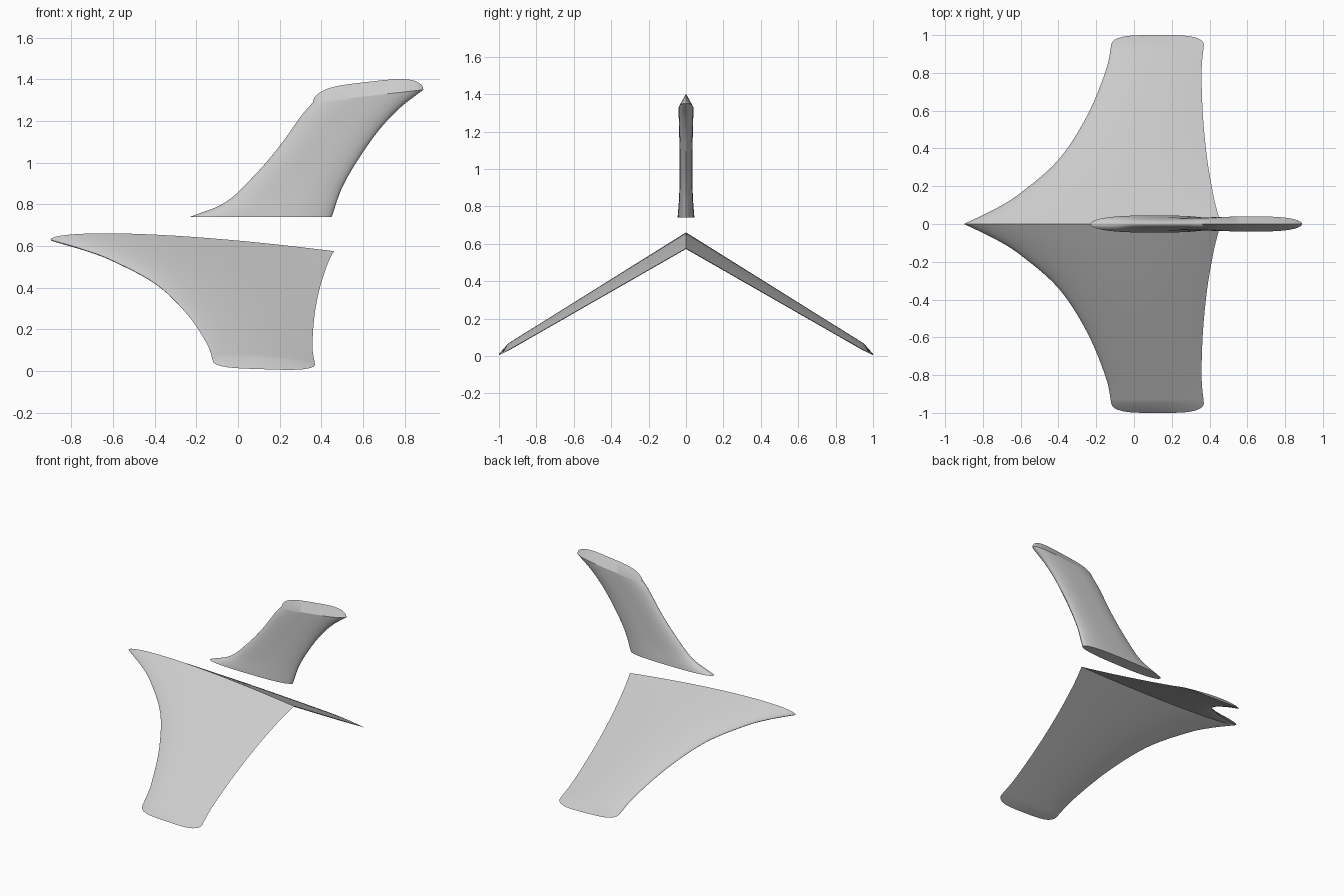
import bpy
import bmesh
import math
from mathutils import Vector

STEPS = 24      # chordwise divisions of each surface
SUB = 6         # spanwise divisions between stations

cube = bpy.data.objects.get("Cube")
if cube:
    bpy.data.objects.remove(cube, do_unlink=True)

grey = bpy.data.materials.new("light_grey")
grey.use_nodes = True
colour = (0.6, 0.6, 0.6, 1)
grey.diffuse_color = colour
grey.node_tree.nodes["Principled BSDF"].inputs["Base Color"].default_value = colour


def smooth_rows(rows):
    """Pass a smooth curve through a list of number tuples."""
    pts = [Vector(r) for r in rows]
    pts = [2 * pts[0] - pts[1]] + pts + [2 * pts[-1] - pts[-2]]
    out = []
    for a, b, c, d in zip(pts, pts[1:], pts[2:], pts[3:]):
        for i in range(SUB):
            t = i / SUB
            out.append(0.5 * (2 * b + (c - a) * t + (2 * a - 5 * b + 4 * c - d) * t * t
                              + (3 * b - a - 3 * c + d) * t ** 3))
    return out + [pts[-2]]


def teardrop(u):
    return math.sqrt(u) * (1 - u) / 0.385


def rounded(u):
    return math.sqrt(max(0, 1 - abs(2 * u - 1) ** 3))


def loft(name, stations, section, thick_dir, tip):
    """Skin sections (lead, trail, upper, lower) and close the end with a wedge tip."""
    us = [(1 - math.cos(math.pi * i / STEPS)) / 2 for i in range(STEPS + 1)]
    ring = [(u, 1) for u in us] + [(u, -1) for u in us[-2:0:-1]]
    bm = bmesh.new()
    rows = []
    for lead, trail, upper, lower in stations:
        rows.append([bm.verts.new(lead.lerp(trail, u) + thick_dir * section(u)
                                  * (upper if s > 0 else -lower)) for u, s in ring])
    lead, trail = stations[-1][:2]
    rows.append([bm.verts.new(lead.lerp(trail, u) + tip
                              * math.sqrt(max(0, 1 - (2 * u - 1) ** 4))) for u, s in ring])
    n = len(ring)
    for low, high in zip(rows, rows[1:]):
        for i in range(n):
            j = (i + 1) % n
            bm.faces.new((low[i], low[j], high[j], high[i]))
    bm.faces.new(rows[0])
    bmesh.ops.remove_doubles(bm, verts=bm.verts, dist=0.0002)
    bmesh.ops.recalc_face_normals(bm, faces=bm.faces)
    mesh = bpy.data.meshes.new(name)
    bm.to_mesh(mesh)
    bm.free()
    mesh.materials.append(grey)
    obj = bpy.data.objects.new(name, mesh)
    bpy.context.collection.objects.link(obj)
    bpy.ops.object.select_all(action='DESELECT')
    obj.select_set(True)
    bpy.context.view_layer.objects.active = obj
    bpy.ops.object.shade_smooth_by_angle(angle=math.radians(30))


# Drooping wings: span position, leading x, trailing x
wing_rows = smooth_rows([
    (0, -0.9, 0.46), (0.08, -0.735, 0.437), (0.165, -0.6, 0.418), (0.34, -0.4, 0.388),
    (0.57, -0.25, 0.365), (0.81, -0.15, 0.358), (0.95, -0.12, 0.37)])
for name, side in (("front_wing", -1), ("back_wing", 1)):
    stations = [(Vector((xl, side * y, 0.63 - 0.615 * y)),
                 Vector((xt, side * y, 0.575 - 0.573 * y)),
                 0.045 - 0.02 * y, 0.03 - 0.02 * y) for y, xl, xt in wing_rows]
    loft(name, stations, teardrop, Vector((0, 0, 1)), Vector((0, side * 0.05, -0.03)))

# Swept upright fin: leading x, z, trailing x, z, half thickness
fin_rows = smooth_rows([
    (-0.23, 0.74, 0.45, 0.74, 0.045), (-0.06, 0.81, 0.5, 0.88, 0.037),
    (0.08, 0.94, 0.58, 1.02, 0.034), (0.2, 1.08, 0.68, 1.16, 0.035),
    (0.3, 1.22, 0.78, 1.265, 0.038), (0.36, 1.29, 0.89, 1.35, 0.04)])
stations = [(Vector((xl, 0, zl)), Vector((xt, 0, zt)), t, t) for xl, zl, xt, zt, t in fin_rows]
loft("upright_fin", stations, rounded, Vector((0, 1, 0)), Vector((0, 0, 0.068)))
